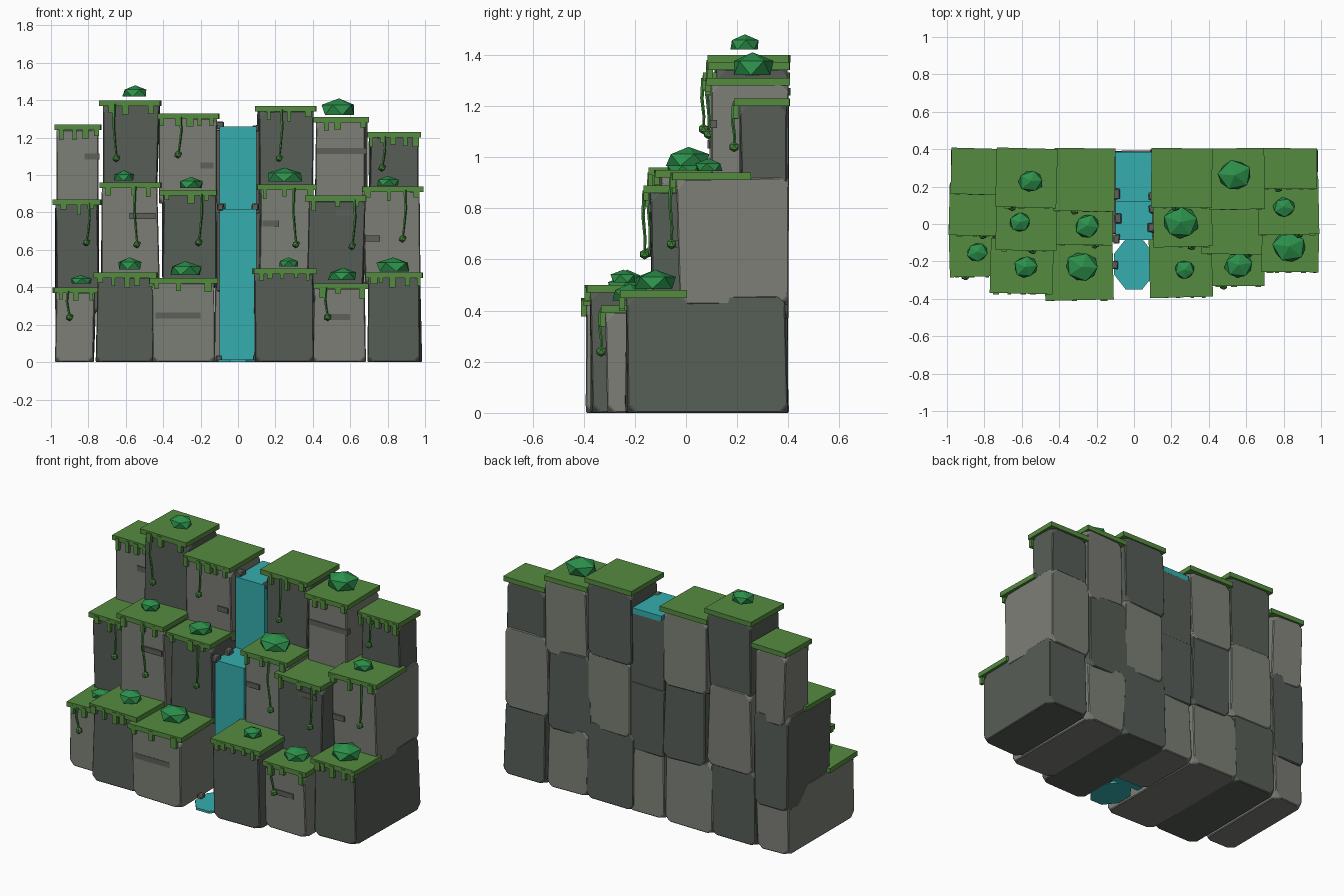
import bpy, bmesh, math, random
from mathutils import Matrix, Vector

if "Cube" in bpy.data.objects:
    bpy.data.objects.remove(bpy.data.objects["Cube"])

random.seed(7)


def material(name, rgb):
    m = bpy.data.materials.new(name)
    m.diffuse_color = (*rgb, 1)
    m.use_nodes = True
    m.node_tree.nodes["Principled BSDF"].inputs["Base Color"].default_value = m.diffuse_color
    return m


LIGHT = material("light_stone", (0.20, 0.21, 0.18))
DARK = material("dark_stone", (0.095, 0.11, 0.095))
CRACK = material("crack_stone", (0.11, 0.115, 0.105))
MOSS = material("moss_green", (0.09, 0.26, 0.05))
VINE = material("vine_green", (0.06, 0.26, 0.05))
BUSH = material("bush_green", (0.025, 0.28, 0.07))
WATER = material("water_teal", (0.035, 0.42, 0.43))


def finish(name, bm, mat):
    bmesh.ops.recalc_face_normals(bm, faces=bm.faces)
    me = bpy.data.meshes.new(name)
    bm.to_mesh(me)
    bm.free()
    me.materials.append(mat)
    ob = bpy.data.objects.new(name, me)
    bpy.context.collection.objects.link(ob)
    return ob


def add_box(bm, x0, x1, y0, y1, z0, z1, turn=0):
    mat = (Matrix.Translation(((x0 + x1) / 2, (y0 + y1) / 2, (z0 + z1) / 2))
           @ Matrix.Rotation(turn, 4, 'Z')
           @ Matrix.Diagonal((x1 - x0, y1 - y0, z1 - z0, 1)))
    return bmesh.ops.create_cube(bm, size=1, matrix=mat)["verts"]


def rock(name, box, mat, chamfer=0.035, jitter=0.01):
    # Box with nudged corners, then cut corners and thin chamfered edges
    bm = bmesh.new()
    for v in add_box(bm, *box):
        v.co.x += random.uniform(-jitter, jitter)
        v.co.y += random.uniform(-jitter, jitter)
        if v.co.z > 0.001:
            v.co.z += random.uniform(-jitter, jitter) * 0.6
    bmesh.ops.bevel(bm, geom=bm.verts[:], offset=chamfer, segments=1, affect='VERTICES')
    bmesh.ops.bevel(bm, geom=bm.edges[:], offset=0.005, segments=1, affect='EDGES')
    return finish(name, bm, mat)


def moss_cap(name, x0, x1, y0, y1, top):
    # Slab with short drips along its front edge
    bm = bmesh.new()
    add_box(bm, x0, x1, y0, y1, top - 0.03, top, random.uniform(-0.03, 0.03))
    n = random.randint(3, 5)
    for i in range(n):
        x = x0 + (x1 - x0) * (i + random.uniform(0.25, 0.75)) / n
        w, h = random.uniform(0.009, 0.019), random.uniform(0.02, 0.055)
        add_box(bm, x - w, x + w, y0 - 0.004, y0 + 0.018, top - 0.03 - h, top - 0.01)
    finish(name, bm, MOSS)


# Tiers of rock columns: x0, x1, front y, cap top z, base z
tiers = [
    [(-.98, -.76, -.27, .40, 0), (-.76, -.44, -.36, .48, 0), (-.47, -.12, -.395, .45, 0),
     (.09, .41, -.38, .50, 0), (.40, .69, -.32, .42, 0), (.69, .98, -.245, .48, 0)],
    [(-.98, -.74, -.05, .87, .27), (-.73, -.42, -.13, .96, .43), (-.41, -.12, -.10, .92, .40),
     (.11, .41, -.11, .95, .44), (.37, .68, -.15, .89, .37), (.67, .98, -.045, .94, .42)],
    [(-.97, -.74, .17, 1.27, .80), (-.73, -.42, .10, 1.40, .90), (-.42, -.11, .08, 1.33, .85),
     (.10, .41, .10, 1.37, .90), (.41, .69, .09, 1.31, .83), (.70, .97, .20, 1.23, .88)],
]
for t, tier in enumerate(tiers):
    for i, (x0, x1, y0, top, base) in enumerate(tier):
        mat = DARK if (i + t) % 2 else LIGHT
        rock(f"rock_column_{t}_{i}", (x0 + .005, x1 - .005, y0 + .012, .393, base, top - .025), mat)
        back = .405 if t == 2 else tiers[t + 1][i][2] + .05
        moss_cap(f"moss_cap_{t}_{i}", x0 - .008, x1 + .008, y0 - .012, back, top)

# Rock core behind the waterfall
rock("core_low", (-.12, .12, -.05, .385, 0, .42), LIGHT)
rock("core_middle", (-.12, .12, -.05, .385, .38, .80), DARK, .01, .004)
rock("core_top", (-.12, .12, .15, .385, .77, 1.24), DARK, .01, .004)

# Waterfall: stepped ribbon profile extruded across the channel
profile = [(-.085, 0), (-.085, .82), (.12, .82), (.12, 1.26), (.385, 1.26),
           (.385, 1.225), (.16, 1.225), (.16, .78), (-.04, .78), (-.04, 0)]
bm = bmesh.new()
face = bm.faces.new([bm.verts.new((-.1, y, z)) for y, z in profile])
ext = bmesh.ops.extrude_face_region(bm, geom=[face])["geom"]
bmesh.ops.translate(bm, vec=(.2, 0, 0), verts=[g for g in ext if isinstance(g, bmesh.types.BMVert)])
finish("waterfall", bm, WATER)

# Eight-sided pool at the foot
bm = bmesh.new()
bmesh.ops.create_cone(bm, cap_ends=True, segments=8, radius1=1, radius2=1, depth=1,
                      matrix=Matrix.Translation((0, -.215, .007)) @ Matrix.Diagonal((.115, .146, .014, 1))
                      @ Matrix.Rotation(math.pi / 8, 4, 'Z'))
finish("pool", bm, WATER)

# Pebbles along the channel
for i, (x, y, z) in enumerate([(-.095, .16, 1.265), (.095, .15, 1.25), (-.085, .03, .83), (.09, -.02, .83),
                               (-.095, -.08, .83), (-.1, -.22, .02), (.1, -.12, .02), (.095, .08, .83)]):
    r = random.uniform(.015, .022)
    rock(f"pebble_{i}", (x - r, x + r, y - r * 1.4, y + r * 1.4, max(z - r, 0), z + r), CRACK, .008, .003)

# Flat crack ledges on the front faces: x0, x1, z, tier, column
for i, (x0, x1, z, t, c) in enumerate([
        (-.82, -.74, 1.10, 2, 0), (-.20, -.13, 1.05, 2, 2), (.42, .69, 1.13, 2, 4), (-.58, -.44, .78, 1, 1),
        (.52, .64, .80, 1, 4), (.13, .22, .74, 1, 3), (-.44, -.20, .25, 0, 2), (.46, .60, .24, 0, 4),
        (.68, .76, .66, 1, 5)]):
    y = tiers[t][c][2] + .012
    bm = bmesh.new()
    add_box(bm, x0, x1, y - .008, y + .02, z - .016, z + .016)
    finish(f"crack_{i}", bm, CRACK)

# Hanging vines with a bud at the tip: x, bud z, tier, column
for i, (x, z, t, c) in enumerate([
        (-.65, 1.09, 2, 1), (-.32, 1.11, 2, 2), (.22, 1.09, 2, 3), (.77, 1.04, 2, 5),
        (-.81, .64, 1, 0), (-.54, .63, 1, 1), (-.21, .64, 1, 2), (.31, .63, 1, 3),
        (.61, .62, 1, 4), (.88, .66, 1, 5), (-.90, .24, 0, 0), (.48, .24, 0, 4)]):
    y, top = tiers[t][c][2] - .012, tiers[t][c][3] - .02
    s = random.choice((-1, 1)) * .012
    pts = [Vector((x + s, y, top)), Vector((x + s * 1.3, y - .006, top * .6 + z * .4)),
           Vector((x + s * .6, y + .002, top * .25 + z * .75)), Vector((x, y, z))]
    bm = bmesh.new()
    rings = []
    for p, r in zip(pts, (.009, .007, .006, .005)):
        rings.append([bm.verts.new(p + Vector((r * math.cos(a * math.tau / 5), r * math.sin(a * math.tau / 5), 0)))
                      for a in range(5)])
    for a, b in zip(rings, rings[1:]):
        for k in range(5):
            bm.faces.new((a[k], a[k - 1], b[k - 1], b[k]))
    bm.faces.new(rings[0])
    bmesh.ops.create_icosphere(bm, subdivisions=1, radius=.021, matrix=Matrix.Translation((x, y, z)))
    finish(f"vine_{i}", bm, VINE)

# Faceted bushes: x, y, radius, bottom z, top z
for i, (x, y, r, z0, z1) in enumerate([
        (-.55, .23, .07, 1.42, 1.48), (.54, .26, .095, 1.32, 1.41), (-.61, .01, .058, .97, 1.025),
        (-.25, -.01, .07, .93, .99), (.25, .01, .10, .965, 1.04), (.80, .09, .06, .945, .995),
        (-.84, -.15, .058, .42, .465), (-.58, -.23, .066, .495, .56), (-.28, -.23, .09, .465, .54),
        (.27, -.245, .057, .51, .56), (.56, -.22, .08, .44, .505), (.83, -.12, .09, .485, .56)]):
    bm = bmesh.new()
    bmesh.ops.create_icosphere(bm, subdivisions=1, radius=1)
    spin = Matrix.Rotation(random.uniform(0, 6), 3, 'Z')
    for v in bm.verts:
        h = (max(v.co.z, -.45) + .45) / 1.45
        p = spin @ v.co * random.uniform(.95, 1.15)
        v.co = (x + p.x * r, y + p.y * r * .9, z0 + h * (z1 - z0))
    finish(f"bush_{i}", bm, BUSH)
